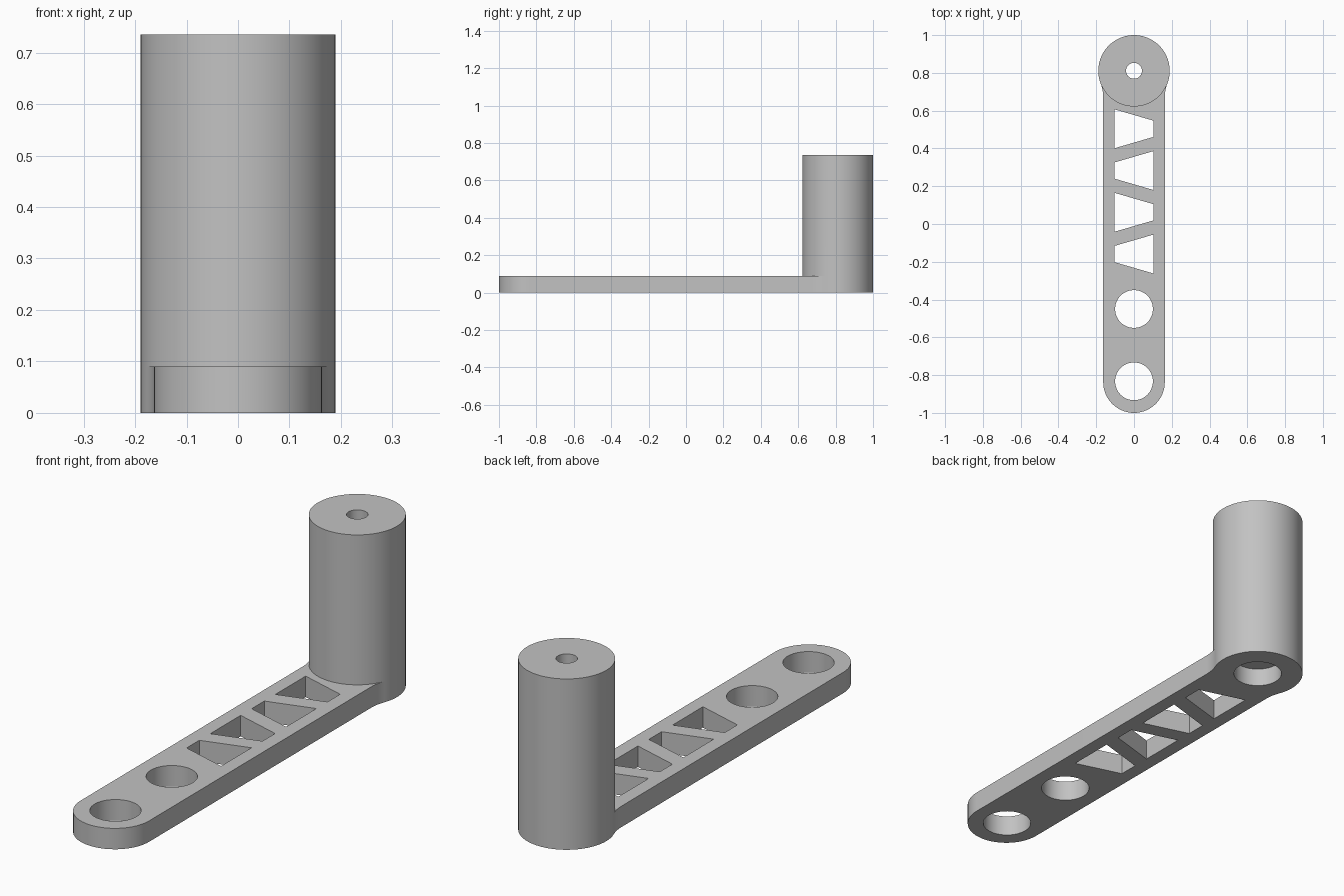
import bpy, bmesh
from math import sin, cos, pi, sqrt, atan2

cube = bpy.data.objects.get("Cube")
if cube:
    bpy.data.objects.remove(cube, do_unlink=True)

ARM_W, ARM_H, ARM_END = 0.163, 0.09, -0.837
POST_R, POST_H, POST_Y = 0.189, 0.735, 0.811
FILLET = 0.2

grey = bpy.data.materials.new("plain grey")
grey.use_nodes = True
colour = (0.54, 0.54, 0.54, 1)
grey.diffuse_color = colour
grey.node_tree.nodes["Principled BSDF"].inputs["Base Color"].default_value = colour


def prism(name, outline, z0, z1):
    """Extrude a closed xy outline from z0 to z1."""
    bm = bmesh.new()
    face = bm.faces.new([bm.verts.new((x, y, z0)) for x, y in outline])
    top = bmesh.ops.extrude_face_region(bm, geom=[face])["geom"]
    verts = [v for v in top if isinstance(v, bmesh.types.BMVert)]
    bmesh.ops.translate(bm, verts=verts, vec=(0, 0, z1 - z0))
    bmesh.ops.recalc_face_normals(bm, faces=bm.faces)
    mesh = bpy.data.meshes.new(name)
    bm.to_mesh(mesh)
    bm.free()
    mesh.materials.append(grey)
    ob = bpy.data.objects.new(name, mesh)
    bpy.context.collection.objects.link(ob)
    return ob


def arc(cx, cy, r, a0, a1, n):
    return [(cx + r * cos(a0 + (a1 - a0) * i / n),
             cy + r * sin(a0 + (a1 - a0) * i / n)) for i in range(n + 1)]


def disc(cy, r, n=64):
    return arc(0, cy, r, 0, 2 * pi, n)[:-1]


def combine(target, other, operation):
    mod = target.modifiers.new(operation.title(), "BOOLEAN")
    mod.operation, mod.solver, mod.object = operation, "EXACT", other
    bpy.context.view_layer.objects.active = target
    bpy.ops.object.modifier_apply(modifier=mod.name)
    bpy.data.objects.remove(other, do_unlink=True)


# Arm: round free end, straight sides, concave blends into the post
fx = ARM_W + FILLET
fy = POST_Y - sqrt((POST_R + FILLET) ** 2 - fx ** 2)
blend = arc(fx, fy, FILLET, pi, atan2(POST_Y - fy, -fx), 10)
right_side = blend + [(ARM_W * 0.6, POST_Y)]
left_side = [(-x, y) for x, y in reversed(right_side)]
outline = arc(0, ARM_END, ARM_W, pi, 2 * pi, 32) + right_side + left_side
bracket = prism("arm_with_post", outline, 0, ARM_H)

# Post
combine(bracket, prism("post", disc(POST_Y, POST_R, 96), 0, POST_H), "UNION")

# Arm holes, post counterbore and the narrow bore through the post
for y, r, top in ((-0.833, 0.1, 1), (-0.45, 0.1, 1),
                  (POST_Y, 0.1, 0.08), (POST_Y, 0.042, 1)):
    combine(bracket, prism("hole_cutter", disc(y, r), -0.1, top), "DIFFERENCE")

# Truss windows: alternating trapezoids
for i in range(4):
    cy = 0.504 - 0.221 * i
    s = 1 if i % 2 == 0 else -1
    trapezoid = [(-0.103 * s, cy - 0.103), (0.103 * s, cy - 0.043),
                 (0.103 * s, cy + 0.043), (-0.103 * s, cy + 0.103)]
    combine(bracket, prism("window_cutter", trapezoid, -0.1, 0.3), "DIFFERENCE")

bpy.ops.object.select_all(action="DESELECT")
bracket.select_set(True)
bpy.context.view_layer.objects.active = bracket
bpy.ops.object.shade_smooth_by_angle(angle=pi / 6)
